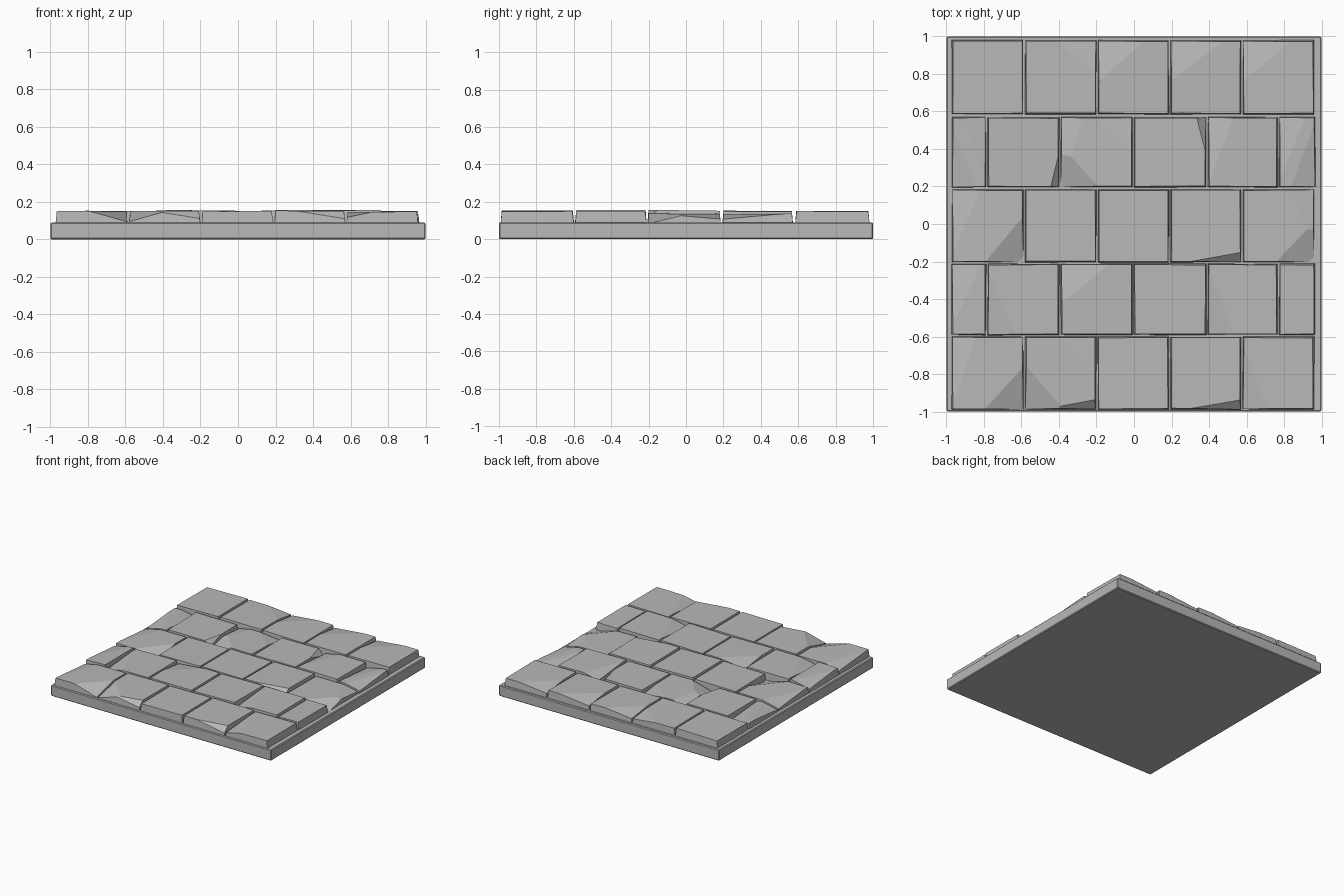
import bpy, bmesh, random
from mathutils import Vector

random.seed(4)
if "Cube" in bpy.data.objects:
    bpy.data.objects.remove(bpy.data.objects["Cube"])

stone = bpy.data.materials.new("stone_grey")
stone.use_nodes = True
grey = (0.48, 0.48, 0.48, 1)
stone.diffuse_color = grey
stone.node_tree.nodes["Principled BSDF"].inputs["Base Color"].default_value = grey

BASE = 0.09
GAP = 0.004


def finish(bm, name):
    bmesh.ops.recalc_face_normals(bm, faces=bm.faces)
    mesh = bpy.data.meshes.new(name)
    bm.to_mesh(mesh)
    bm.free()
    mesh.materials.append(stone)
    bpy.context.collection.objects.link(bpy.data.objects.new(name, mesh))


def block(left, right, front, back, bottom, top):
    bm = bmesh.new()
    bmesh.ops.create_cube(bm, size=1)
    for v in bm.verts:
        v.co = (left if v.co.x < 0 else right,
                front if v.co.y < 0 else back,
                bottom if v.co.z < 0 else top)
    return bm


def cut(bm, a, b, c):
    """Slice off everything above the plane through three points."""
    normal = (b - a).cross(c - a)
    if normal.z < 0:
        normal.negate()
    geom = bm.verts[:] + bm.edges[:] + bm.faces[:]
    result = bmesh.ops.bisect_plane(bm, geom=geom, plane_co=a, plane_no=normal,
                                    clear_outer=True)
    rim = [e for e in result["geom_cut"] if isinstance(e, bmesh.types.BMEdge)]
    if rim:
        bmesh.ops.contextual_create(bm, geom=rim)


# Kinds of damage: reach along x, reach along y, depth at the corner
damage = {
    "broken": (.2, .23, .055),
    "worn": (.14, .35, .03),
    "soft": (.25, .2, .025),
    "front_sliver": (.28, .05, .04),
    "side_sliver": (.05, .2, .05),
}


def paver(name, left, right, front, back, top, chips):
    bm = block(left, right, front, back, BASE - GAP, top + GAP * GAP + GAP)
    # Tapered, slightly skewed sides
    centre = Vector(((left + right) / 2, (front + back) / 2, 0))
    for v in bm.verts:
        taper = 0.006 if v.co.z > BASE else 0
        for axis in range(2):
            inward = -taper if v.co[axis] > centre[axis] else taper
            v.co[axis] += inward + random.uniform(-GAP, GAP) / 2
    # Gently tilted top
    corners = [(left, front), (right, front), (left, back)]
    cut(bm, *[Vector((x, y, top + random.uniform(-GAP, GAP))) for x, y in corners])
    # Broken corners, each written as corner and kind of damage
    for chip in chips.split():
        corner, kind = chip.split(":")
        reach_x, reach_y, depth = damage[kind]
        x, step_x = (right, -reach_x) if "right" in corner else (left, reach_x)
        y, step_y = (back, -reach_y) if "back" in corner else (front, reach_y)
        cut(bm, Vector((x + step_x, y, top)), Vector((x, y + step_y, top)),
            Vector((x, y, top - depth)))
    finish(bm, name)


# Base slab with slightly worn edges
slab = block(-1, 1, -1, 1, 0, BASE)
bmesh.ops.bevel(slab, geom=slab.edges[:], offset=0.006, segments=1, affect='EDGES')
finish(slab, "base_slab")

# Joints of the full rows and of the rows shifted by half a paver
full = (-.975, -.585, -.197, .19, .575, .965)
shifted = (-.975, -.785, -.395, -.005, .39, .77, .97)

# Rows from front to back: y range, joints, damage of each paver
rows = [
    (-.99, -.6, full,
     ["front-right:broken back-left:worn", "front-left:broken front-right:front_sliver",
      "", "front-right:front_sliver", "front-left:worn"]),
    (-.592, -.212, shifted,
     ["back-left:worn", "front-left:worn", "back-left:soft", "", "front-left:worn", ""]),
    (-.205, .185, full,
     ["front-right:broken back-left:worn", "", "", "front-right:front_sliver",
      "front-right:broken back-right:worn"]),
    (.195, .57, shifted,
     ["front-left:worn back-right:worn", "front-right:side_sliver",
      "front-left:broken back-right:soft back-left:worn", "back-right:side_sliver",
      "back-left:worn", "back-left:worn front-right:worn"]),
    (.585, .98, full,
     ["", "back-right:soft", "back-left:soft", "back-left:soft", "back-left:soft"]),
]

# Pavers, sunk a little at both ends of the middle rows
for r, (front, back, joints, row_damage) in enumerate(rows):
    for i, chips in enumerate(row_damage):
        at_end = i in (0, len(row_damage) - 1)
        sunk = at_end and r in (2, 3)
        top = 0.137 if sunk else random.uniform(.146, .154)
        paver(f"paver_row_{r + 1}_stone_{i + 1}", joints[i] + GAP, joints[i + 1] - GAP,
              front, back, top, chips)
